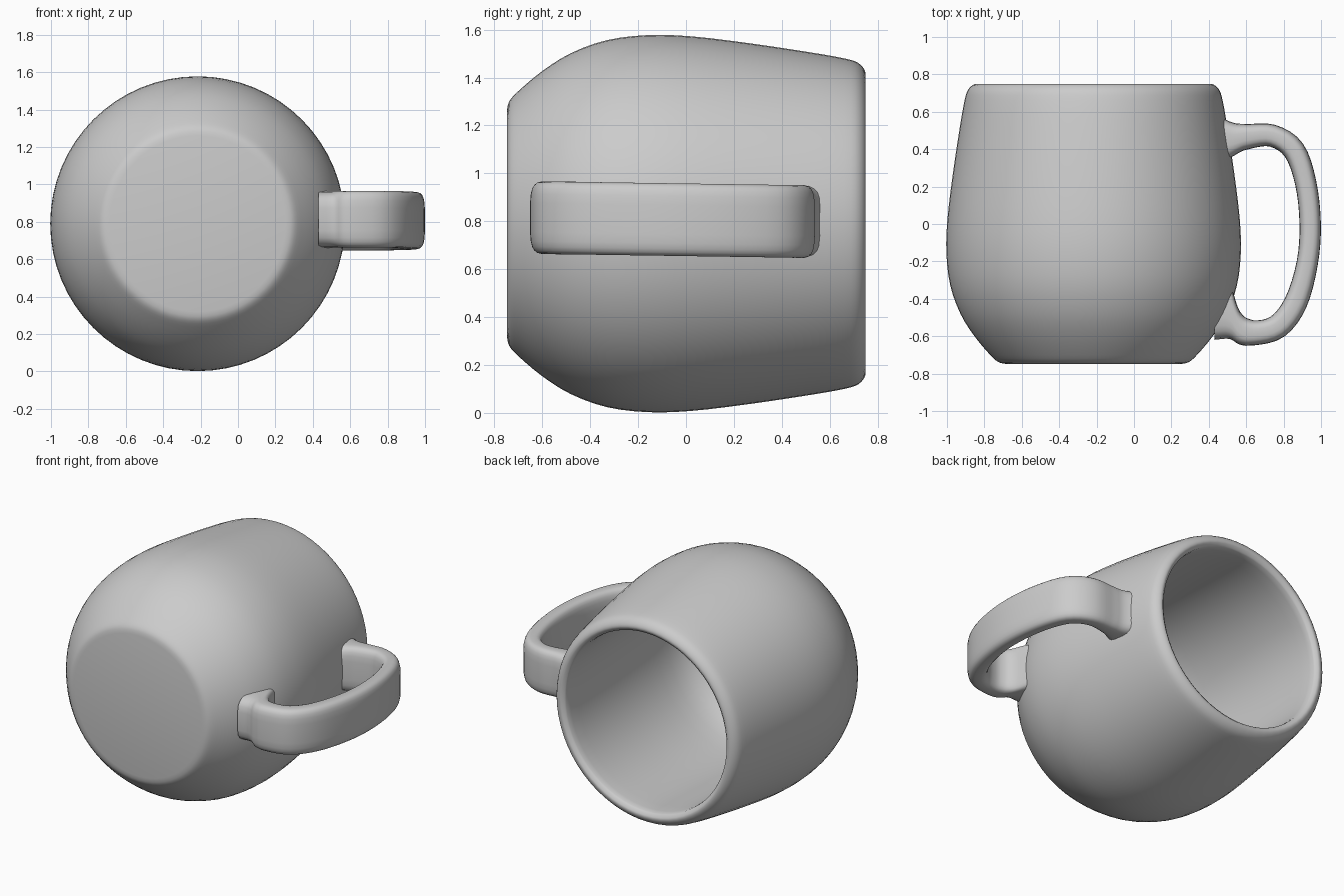
import bpy, bmesh, math
from mathutils import Vector

if "Cube" in bpy.data.objects:
    bpy.data.objects.remove(bpy.data.objects["Cube"])

grey = bpy.data.materials.new("plain_grey")
grey.diffuse_color = (0.6, 0.6, 0.6, 1)
grey.use_nodes = True
grey.node_tree.nodes["Principled BSDF"].inputs["Base Color"].default_value = grey.diffuse_color


def smooth_path(pts, steps):
    """Catmull-Rom curve through the points."""
    pts = [Vector(p) for p in pts]
    pts = [2 * pts[0] - pts[1]] + pts + [2 * pts[-1] - pts[-2]]
    out = []
    for a, b, c, d in zip(pts, pts[1:], pts[2:], pts[3:]):
        for i in range(steps):
            t = i / steps
            out.append(0.5 * (2 * b + (c - a) * t + (2 * a - 5 * b + 4 * c - d) * t * t
                              + (3 * b - a - 3 * c + d) * t ** 3))
    return out + [pts[-2]]


def loft(name, rings, angle):
    """Skin closed rings into one capped, smooth shaded object."""
    bm = bmesh.new()
    rows = [[bm.verts.new(p) for p in ring] for ring in rings]
    n = len(rows[0])
    for a, b in zip(rows, rows[1:]):
        for i in range(n):
            j = (i + 1) % n
            bm.faces.new((a[i], a[j], b[j], b[i]))
    bm.faces.new(rows[0])
    bm.faces.new(rows[-1])
    bmesh.ops.recalc_face_normals(bm, faces=bm.faces)
    mesh = bpy.data.meshes.new(name)
    bm.to_mesh(mesh)
    bm.free()
    obj = bpy.data.objects.new(name, mesh)
    bpy.context.collection.objects.link(obj)
    mesh.materials.append(grey)
    bpy.ops.object.select_all(action='DESELECT')
    obj.select_set(True)
    bpy.context.view_layer.objects.active = obj
    bpy.ops.object.shade_smooth_by_angle(angle=math.radians(angle))
    return obj


# Mug body lying on its side: (y, radius) from the base, over the rim, to the inner floor
CX, CZ = -0.216, 0.79
profile = [(-0.748, 0.47), (-0.738, 0.51), (-0.7, 0.553), (-0.6, 0.637), (-0.48, 0.712),
           (-0.33, 0.766), (-0.16, 0.787), (0.02, 0.782), (0.25, 0.755), (0.5, 0.718),
           (0.66, 0.69), (0.72, 0.67), (0.748, 0.635), (0.74, 0.607), (0.69, 0.592),
           (0.4, 0.6), (0.0, 0.61), (-0.35, 0.602), (-0.51, 0.55), (-0.585, 0.46),
           (-0.6, 0.36)]
SEG = 64
body_rings = []
for y, r in smooth_path(profile, 3):
    body_rings.append([(CX + r * math.cos(2 * math.pi * i / SEG), y,
                        CZ + r * math.sin(2 * math.pi * i / SEG)) for i in range(SEG)])
loft("mug_body", body_rings, 35)

# Handle: (x, y, thickness) along its centre line, flared at the roots
path = [(0.44, 0.445, 0.28), (0.53, 0.452, 0.18), (0.61, 0.468, 0.135), (0.74, 0.472, 0.12),
        (0.855, 0.395, 0.12), (0.918, 0.22, 0.115), (0.942, 0.0, 0.115), (0.926, -0.21, 0.115),
        (0.865, -0.42, 0.125), (0.768, -0.548, 0.13), (0.64, -0.582, 0.135),
        (0.565, -0.555, 0.18), (0.51, -0.465, 0.3), (0.43, -0.44, 0.36)]
curve = smooth_path(path, 4)
handle_rings = []
for k, p in enumerate(curve):
    t = (curve[min(k + 1, len(curve) - 1)] - curve[max(k - 1, 0)]).to_2d().normalized()
    if p.x < 0.6:  # keep the root sections parallel to the body wall
        t = Vector((1 if p.y > 0 else -1, 0))
    side = Vector((-t.y, t.x))
    zc = 0.806 - 0.015 * p.y
    ring = []
    for i in range(24):  # rounded strap section
        a = 2 * math.pi * (i + 0.5) / 24
        c, s = math.cos(a), math.sin(a)
        u = math.copysign(abs(c) ** 0.6, c) * p.z / 2
        w = math.copysign(abs(s) ** 0.45, s) * 0.152
        ring.append((p.x + side.x * u, p.y + side.y * u, zc + w))
    handle_rings.append(ring)
loft("mug_handle", handle_rings, 50)
